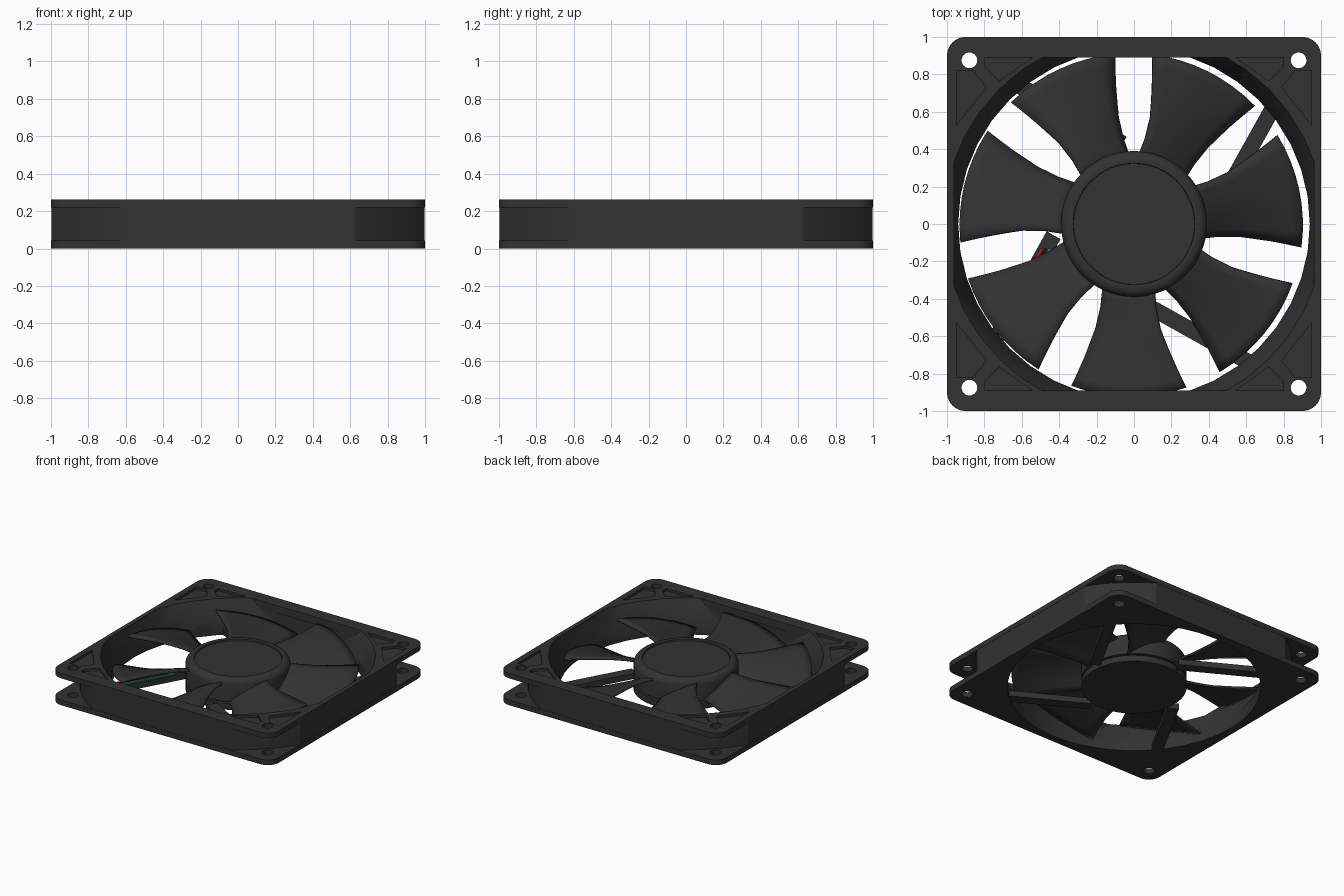
import bpy, bmesh
from math import pi, sin, cos, radians, atan2, hypot, sqrt
from mathutils import Matrix

if "Cube" in bpy.data.objects:
    bpy.data.objects.remove(bpy.data.objects["Cube"])


def material(name, rgb):
    m = bpy.data.materials.new(name)
    m.diffuse_color = (*rgb, 1)
    m.use_nodes = True
    m.node_tree.nodes["Principled BSDF"].inputs["Base Color"].default_value = m.diffuse_color
    return m


DARK = material("dark_plastic", (0.032, 0.032, 0.032))


def add(name, bm, mat=DARK):
    bmesh.ops.recalc_face_normals(bm, faces=bm.faces)
    me = bpy.data.meshes.new(name)
    bm.to_mesh(me)
    bm.free()
    me.materials.append(mat)
    ob = bpy.data.objects.new(name, me)
    bpy.context.collection.objects.link(ob)
    return ob


def prism(name, pts, z0, z1, mat=DARK):
    bm = bmesh.new()
    lo = [bm.verts.new((x, y, z0)) for x, y in pts]
    hi = [bm.verts.new((x, y, z1)) for x, y in pts]
    bm.faces.new(lo)
    bm.faces.new(hi)
    n = len(pts)
    for i in range(n):
        j = (i + 1) % n
        bm.faces.new((lo[i], lo[j], hi[j], hi[i]))
    return add(name, bm, mat)


def lathe(name, profile, seg):
    # closed solid: profile starts and ends on the axis
    bm = bmesh.new()
    vs = [bm.verts.new((r, 0, z)) for r, z in profile]
    es = [bm.edges.new(p) for p in zip(vs, vs[1:])]
    bmesh.ops.spin(bm, geom=vs + es, cent=(0, 0, 0), axis=(0, 0, 1),
                   angle=2 * pi, steps=seg, use_duplicate=False)
    bmesh.ops.remove_doubles(bm, verts=bm.verts, dist=1e-5)
    return add(name, bm)


def boolean(ob, cutter, op):
    mod = ob.modifiers.new("bool", 'BOOLEAN')
    mod.operation, mod.object, mod.solver = op, cutter, 'EXACT'
    dg = bpy.context.evaluated_depsgraph_get()
    me = bpy.data.meshes.new_from_object(ob.evaluated_get(dg))
    ob.modifiers.clear()
    ob.data = me
    bpy.data.objects.remove(cutter)


def smooth(ob, deg=30):
    bpy.ops.object.select_all(action='DESELECT')
    ob.select_set(True)
    bpy.context.view_layer.objects.active = ob
    bpy.ops.object.shade_smooth_by_angle(angle=radians(deg))


def arc(cx, cy, r, a0, a1, n):
    return [(cx + r * cos(radians(a0 + (a1 - a0) * i / n)),
             cy + r * sin(radians(a0 + (a1 - a0) * i / n))) for i in range(n + 1)]


def box(x, y):
    return [(-x, -y), (x, -y), (x, y), (-x, y)]


# Frame: round-cornered flanges above and below a recessed-corner body
H = 0.262
square = []
for k, (sx, sy) in enumerate(((1, 1), (-1, 1), (-1, -1), (1, -1))):
    square += arc(0.9 * sx, 0.9 * sy, 0.1, 90 * k, 90 * k + 90, 8)
wall = []
e = 0.998
a = radians(0) + atan2(sqrt(1.176 ** 2 - e * e), e) * 180 / pi
for k in range(4):
    wall += arc(0, 0, 1.176, 90 * k + a, 90 * k + 90 - a, 10)
frame = prism("fan_frame", wall, 0.02, H - 0.02)
boolean(frame, prism("flange", square, 0, 0.042), 'UNION')
boolean(frame, prism("flange", square, H - 0.042, H), 'UNION')

# Bore with a flared inlet, clipped by the straight rims
boolean(frame, lathe("bore", [(0, -0.1), (0.94, -0.1), (0.94, 0.2), (0, 0.2)], 40), 'DIFFERENCE')
flare = lathe("flare", [(0, 0.09), (0.935, 0.09), (1.02, H), (1.045, 0.31), (0, 0.31)], 40)
boolean(flare, prism("clip", box(0.963, 0.89), 0, 1), 'INTERSECT')
boolean(frame, flare, 'DIFFERENCE')

# Corner screw holes and shallow triangular pockets
pocket_a = [(0.95, 0.82), (0.86, 0.82), (0.79, 0.73), (0.95, 0.53)]
pocket_b = [(0.80, 0.89), (0.80, 0.84), (0.72, 0.765), (0.545, 0.89)]
for sx in (1, -1):
    for sy in (1, -1):
        hole = arc(0.88 * sx, 0.875 * sy, 0.042, 0, 345, 23)
        boolean(frame, prism("hole", hole, -0.1, 0.5), 'DIFFERENCE')
        for p in (pocket_a, pocket_b):
            pts = [(x * sx, y * sy) for x, y in p]
            boolean(frame, prism("pocket", pts, H - 0.02, 0.5), 'DIFFERENCE')
smooth(frame)

# Rotor hub cap with rounded shoulder and a groove around the centre disc
hub = lathe("rotor_hub", [(0, 0.065), (0.39, 0.065), (0.39, 0.205), (0.386, 0.22), (0.375, 0.236),
                          (0.36, 0.246), (0.335, 0.25), (0.325, 0.248), (0.323, 0.236),
                          (0, 0.236)], 64)
smooth(hub)

# Motor base under the hub
base = lathe("motor_base", [(0, 0), (0.39, 0), (0.39, 0.05), (0.3, 0.05), (0.3, 0.07), (0, 0.07)], 64)
smooth(base)

# Seven pitched blades
def lerp(table, r):
    for (r0, v0), (r1, v1) in zip(table, table[1:]):
        if r <= r1:
            return v0 + (v1 - v0) * (r - r0) / (r1 - r0)
    return table[-1][1]


CCW = [(0.35, 85), (0.45, 81), (0.58, 80), (0.75, 81.5), (0.92, 83)]
CW = [(0.35, 39.5), (0.45, 44), (0.58, 45.5), (0.75, 45), (0.92, 44)]
NR, NT = 10, 8
for k in range(7):
    bm = bmesh.new()
    grid = []
    for i in range(NR + 1):
        r = 0.355 + (0.918 - 0.355) * i / NR
        row = []
        for j in range(NT + 1):
            t = j / NT
            ang = radians(lerp(CW, r) * (1 - t) + lerp(CCW, r) * t + k * 360 / 7)
            z = 0.065 + 0.145 * t + 0.02 * sin(pi * t)
            row.append(bm.verts.new((r * cos(ang) - 0.015, r * sin(ang) - 0.005, z)))
        grid.append(row)
    for i in range(NR):
        for j in range(NT):
            bm.faces.new((grid[i][j], grid[i + 1][j], grid[i + 1][j + 1], grid[i][j + 1]))
    blade = add("blade_%d" % (k + 1), bm)
    sol = blade.modifiers.new("thickness", 'SOLIDIFY')
    sol.thickness, sol.offset = 0.016, 0
    smooth(blade, 40)


# Four slanted struts carrying the motor base
def bar(name, p, q, w, z0, z1, turn, mat=DARK):
    dx, dy = q[0] - p[0], q[1] - p[1]
    n = hypot(dx, dy)
    ox, oy = -dy / n * w / 2, dx / n * w / 2
    pts = [(p[0] + ox, p[1] + oy), (p[0] - ox, p[1] - oy),
           (q[0] - ox, q[1] - oy), (q[0] + ox, q[1] + oy)]
    ob = prism(name, pts, z0, z1, mat)
    ob.data.transform(Matrix.Rotation(turn, 4, 'Z'))
    return ob


for k in range(4):
    bar("strut_%d" % (k + 1), (0.06, -0.36 - 0.07), (0.66, -0.765), 0.085, 0.004, 0.05, k * pi / 2)

# Coloured wires lying on the left strut
for i, (name, rgb) in enumerate((("red", (0.6, 0.01, 0.01)), ("black", (0.01, 0.01, 0.01)),
                                 ("green", (0.01, 0.3, 0.2)))):
    off = (i - 1) * 0.022
    bar(name + "_wire", (0.13, -0.47 + off), (0.64, -0.755 + off), 0.014, 0.045, 0.06, -pi / 2,
        material(name + "_insulation", rgb))
